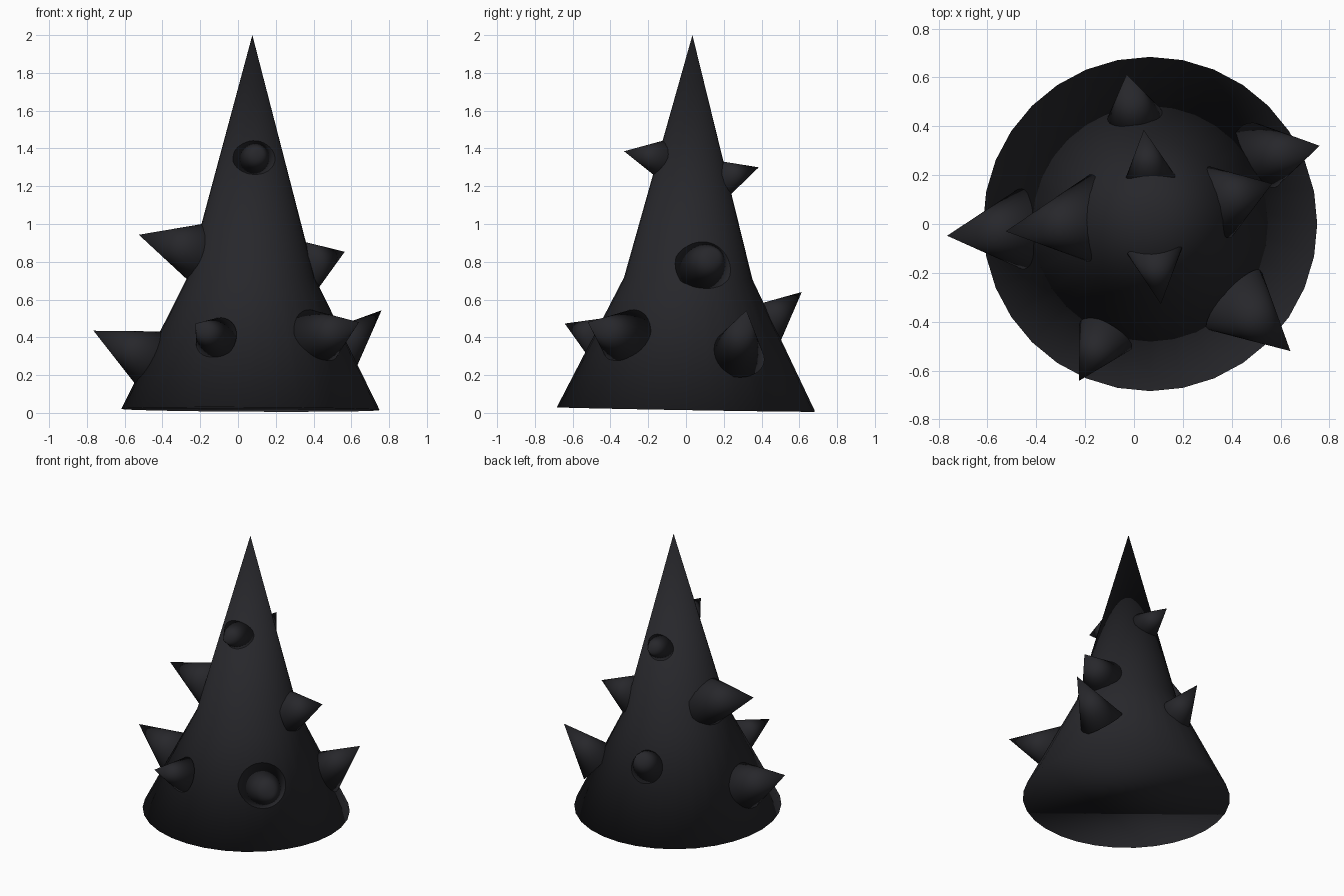
import bpy, bmesh
from mathutils import Vector

if "Cube" in bpy.data.objects:
    bpy.data.objects.remove(bpy.data.objects["Cube"])

mat = bpy.data.materials.new("dark_stone")
mat.diffuse_color = (0.02, 0.02, 0.024, 1)
mat.use_nodes = True
mat.node_tree.nodes["Principled BSDF"].inputs["Base Color"].default_value = mat.diffuse_color


def cone(name, base, tip, rings, segs=32):
    """Capped cone from base to tip; rings are (fraction along axis, radius)."""
    base, tip = Vector(base), Vector(tip)
    axis = tip - base
    q = Vector((0, 0, 1)).rotation_difference(axis)
    bm = bmesh.new()
    prev = None
    for t, r in rings:
        res = bmesh.ops.create_circle(bm, segments=segs, radius=r)
        loop = res["verts"]
        for v in loop:
            v.co = base + axis * t + q @ v.co
        if prev is None:
            bm.faces.new(loop)
        else:
            for i in range(segs):
                j = (i + 1) % segs
                bm.faces.new((prev[i], prev[j], loop[j], loop[i]))
        prev = loop
    apex = bm.verts.new(tip)
    for i in range(segs):
        bm.faces.new((prev[i], prev[(i + 1) % segs], apex))
    bmesh.ops.recalc_face_normals(bm, faces=bm.faces)
    for f in bm.faces:
        f.smooth = True
    me = bpy.data.meshes.new(name)
    bm.to_mesh(me)
    bm.free()
    me.materials.append(mat)
    ob = bpy.data.objects.new(name, me)
    bpy.context.collection.objects.link(ob)
    return ob


# Main body: flared skirt bending into a tall, slightly leaning point
cone("body", (0.066, 0, 0.018), (0.076, 0.034, 2.0), [(0, 0.684), (0.35, 0.34)])

# Spikes: base centre, tip, base radius
spikes = [
    ("low_left_spike", (-0.42, -0.02, 0.265), (-0.765, -0.048, 0.435), 0.185),
    ("mid_left_spike", (-0.155, 0.015, 0.833), (-0.525, -0.03, 0.943), 0.19),
    ("mid_right_spike", (0.345, 0.09, 0.772), (0.565, 0.165, 0.853), 0.155),
    ("high_front_spike", (0.085, -0.11, 1.34), (0.11, -0.328, 1.385), 0.113),
    ("high_back_spike", (0.065, 0.185, 1.237), (0.04, 0.385, 1.3), 0.105),
    ("low_front_spike", (-0.115, -0.45, 0.39), (-0.225, -0.642, 0.473), 0.122),
    ("low_front_right_spike", (0.41, -0.31, 0.39), (0.64, -0.52, 0.48), 0.163),
    ("low_back_right_spike", (0.5, 0.265, 0.30), (0.76, 0.32, 0.543), 0.152),
    ("low_back_spike", (0.01, 0.395, 0.45), (-0.03, 0.613, 0.64), 0.138),
]
for name, base, tip, r in spikes:
    cone(name, base, tip, [(0, r)])
